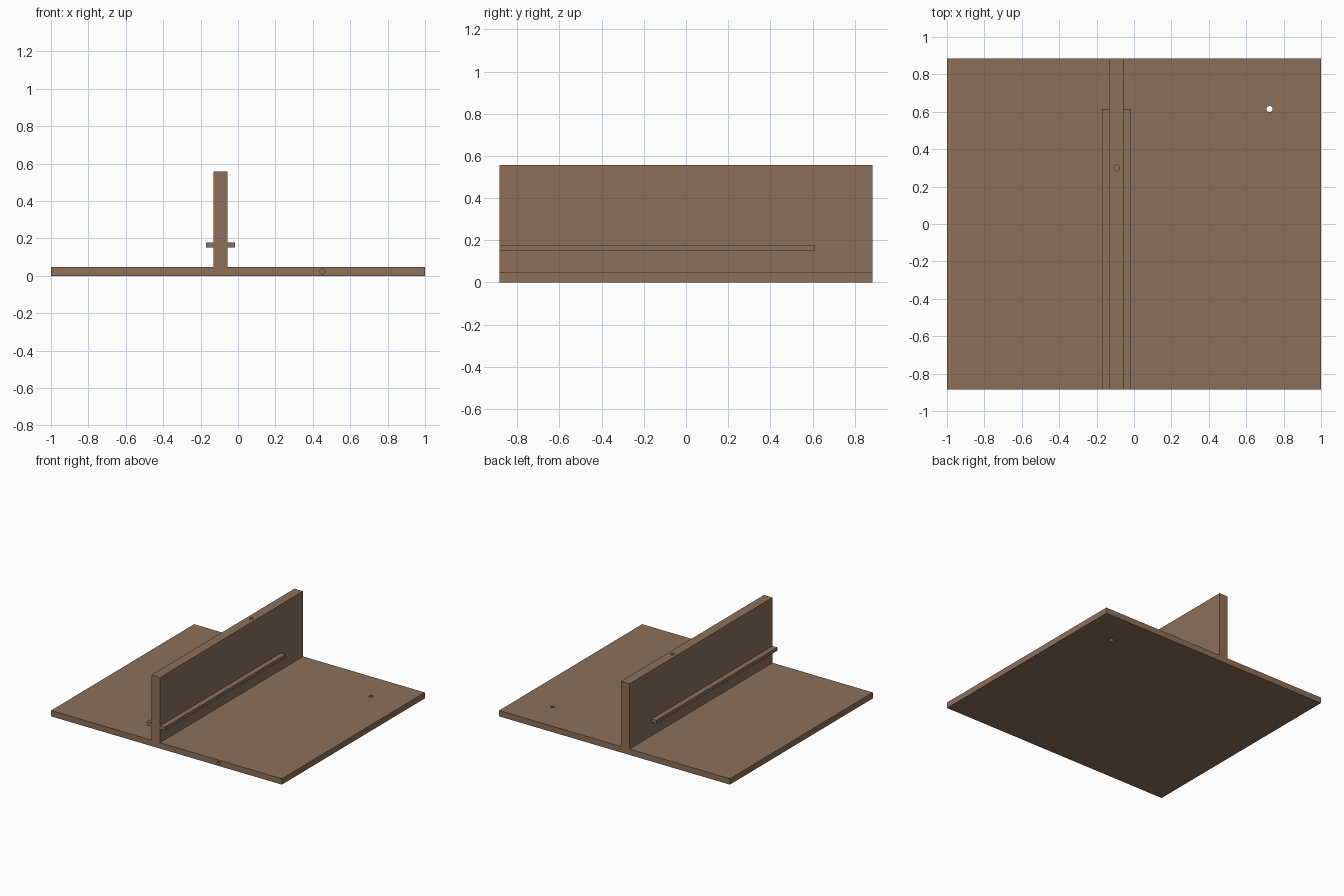
import bpy, bmesh, math

if "Cube" in bpy.data.objects:
    bpy.data.objects.remove(bpy.data.objects["Cube"])

wood = bpy.data.materials.new("brown wood")
wood.diffuse_color = (0.262, 0.162, 0.102, 1)
wood.use_nodes = True
wood.node_tree.nodes["Principled BSDF"].inputs["Base Color"].default_value = wood.diffuse_color

HALF_Y = 0.885
BASE_TOP, WALL_TOP = 0.046, 0.557
WALL_L, WALL_R = -0.13, -0.056
WALL_X = (WALL_L + WALL_R) / 2


def extrude_profile(name, points, y0, y1):
    """Extrude an (x, z) outline along y."""
    bm = bmesh.new()
    face = bm.faces.new([bm.verts.new((x, y0, z)) for x, z in points])
    ext = bmesh.ops.extrude_face_region(bm, geom=[face])
    moved = [v for v in ext["geom"] if isinstance(v, bmesh.types.BMVert)]
    bmesh.ops.translate(bm, verts=moved, vec=(0, y1 - y0, 0))
    bmesh.ops.recalc_face_normals(bm, faces=bm.faces)
    mesh = bpy.data.meshes.new(name)
    bm.to_mesh(mesh)
    bm.free()
    mesh.materials.append(wood)
    obj = bpy.data.objects.new(name, mesh)
    bpy.context.collection.objects.link(obj)
    return obj


def drill(target, radius, depth, loc, rot=(0, 0, 0)):
    """Cut a round hole centred on loc and remove the cutter."""
    bpy.ops.mesh.primitive_cylinder_add(vertices=24, radius=radius, depth=depth,
                                        location=loc, rotation=rot)
    cutter = bpy.context.object
    cutter.hide_render = True
    cutter.data.materials.append(wood)
    mod = target.modifiers.new("hole", 'BOOLEAN')
    mod.operation, mod.solver, mod.object = 'DIFFERENCE', 'EXACT', cutter
    bpy.context.view_layer.objects.active = target
    bpy.ops.object.modifier_apply(modifier=mod.name)
    bpy.data.objects.remove(cutter, do_unlink=True)


# Base plate and upright wall as one inverted T section
body = extrude_profile("base_and_wall", [
    (-1, 0), (1, 0), (1, BASE_TOP), (WALL_R, BASE_TOP), (WALL_R, WALL_TOP),
    (WALL_L, WALL_TOP), (WALL_L, BASE_TOP), (-1, BASE_TOP)], -HALF_Y, HALF_Y)

# Through hole in the plate, blind holes in the wall top and plate front edge
drill(body, 0.016, 0.3, (0.725, 0.615, 0.02))
drill(body, 0.016, 0.2, (WALL_X, 0.30, WALL_TOP))
drill(body, 0.013, 0.2, (0.452, -HALF_Y, 0.023), (math.pi / 2, 0, 0))

# Slim rails on both faces of the wall
for name, x0, x1 in (("left_rail", -0.172, WALL_L), ("right_rail", WALL_R, -0.015)):
    extrude_profile(name, [(x0, 0.152), (x1, 0.152), (x1, 0.178), (x0, 0.178)],
                    -HALF_Y, 0.612)
